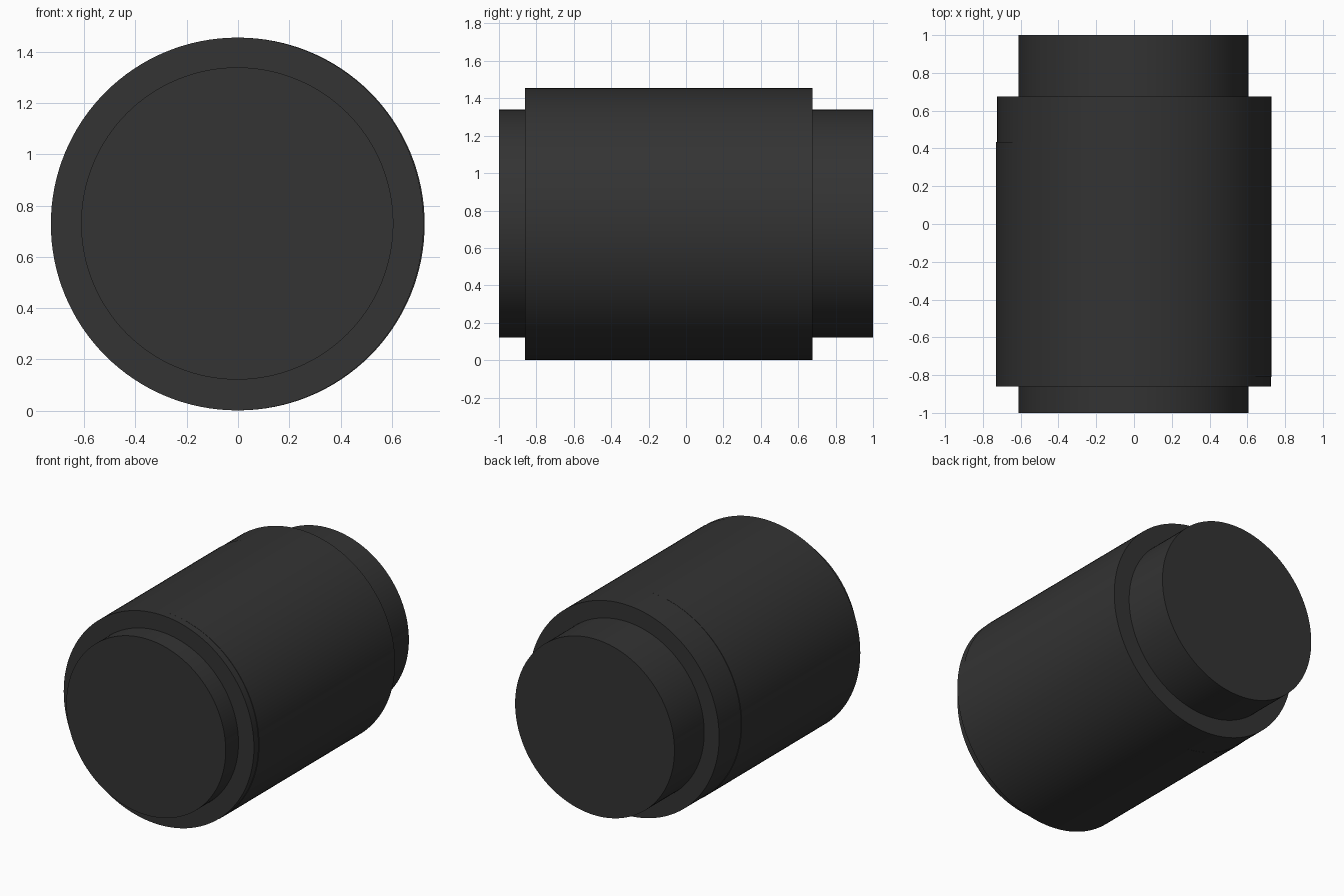
import bpy
import math

old = bpy.data.objects.get("Cube")
if old:
    bpy.data.objects.remove(old, do_unlink=True)

# Single dark material
dark = bpy.data.materials.new("charcoal")
dark.use_nodes = True
colour = (0.033, 0.033, 0.033, 1.0)
dark.diffuse_color = colour
dark.node_tree.nodes["Principled BSDF"].inputs["Base Color"].default_value = colour


def barrel(name, radius, y_front, y_back, x, z):
    """Closed cylinder lying along y."""
    bpy.ops.mesh.primitive_cylinder_add(
        vertices=128, radius=radius, depth=y_back - y_front,
        location=(x, (y_front + y_back) / 2, z), rotation=(math.pi / 2, 0, 0))
    ob = bpy.context.object
    ob.name = name
    ob.data.materials.append(dark)
    bpy.ops.object.shade_smooth_by_angle(angle=math.radians(30))
    return ob


# Narrow core, showing as a short front stub and a longer back stub
barrel("core", 0.609, -1.0, 1.0, -0.003, 0.73)

# Two overlapping sleeves, slightly offset sideways from each other
barrel("front_sleeve", 0.727, -0.86, 0.435, -0.003, 0.728)
barrel("back_sleeve", 0.727, -0.81, 0.675, 0.001, 0.728)
